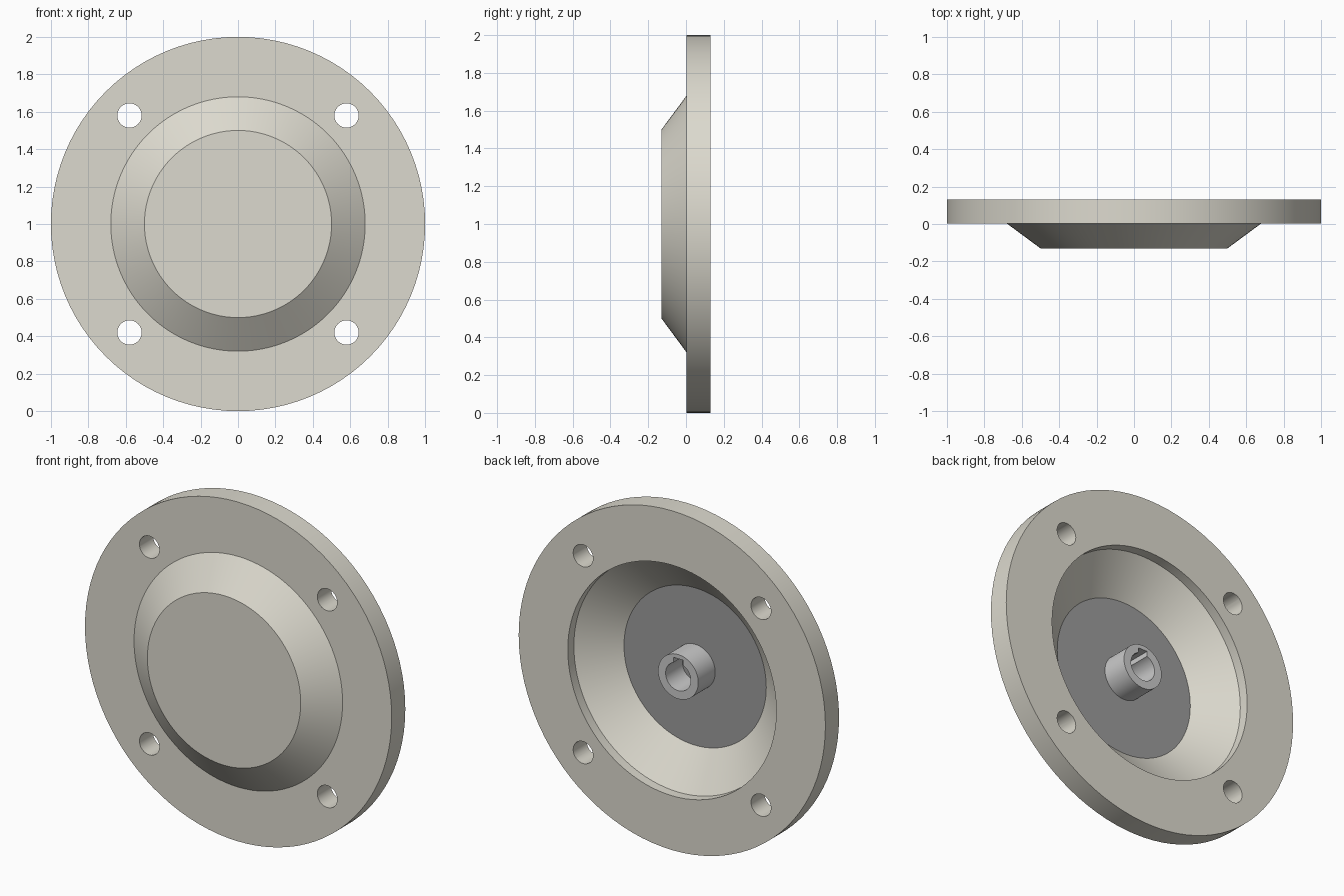
import bpy, bmesh
from math import sin, cos, pi, radians
from mathutils import Matrix

if "Cube" in bpy.data.objects:
    bpy.data.objects.remove(bpy.data.objects["Cube"])

SEG = 96
CZ = 1.0  # height of the revolve axis, which runs along y


def material(name, r, g, b):
    m = bpy.data.materials.new(name)
    m.diffuse_color = (r, g, b, 1)
    m.use_nodes = True
    m.node_tree.nodes["Principled BSDF"].inputs["Base Color"].default_value = m.diffuse_color
    return m


def finish(name, bm, mats=()):
    bmesh.ops.remove_doubles(bm, verts=bm.verts, dist=1e-5)
    bmesh.ops.recalc_face_normals(bm, faces=bm.faces)
    me = bpy.data.meshes.new(name)
    bm.to_mesh(me)
    bm.free()
    for m in mats:
        me.materials.append(m)
    ob = bpy.data.objects.new(name, me)
    bpy.context.collection.objects.link(ob)
    return ob


def lathe(name, profile, mats, floor_y=None):
    """Revolve a closed (radius, y) profile; faces lying on floor_y get material 1."""
    bm = bmesh.new()
    rings = [[bm.verts.new((r * cos(2 * pi * i / SEG), y, CZ + r * sin(2 * pi * i / SEG)))
              for i in range(SEG)] for r, y in profile]
    n = len(profile)
    for k in range(n):
        (r0, y0), (r1, y1) = profile[k], profile[(k + 1) % n]
        if r0 == 0 and r1 == 0:
            continue
        a, b = rings[k], rings[(k + 1) % n]
        for i in range(SEG):
            j = (i + 1) % SEG
            f = bm.faces.new((a[i], a[j], b[j], b[i]))
            f.material_index = int(y0 == y1 == floor_y)
    bmesh.ops.dissolve_degenerate(bm, dist=1e-6, edges=bm.edges)
    return finish(name, bm, mats)


def cut(ob, cutter):
    mod = ob.modifiers.new("cut", 'BOOLEAN')
    mod.operation, mod.solver, mod.object = 'DIFFERENCE', 'EXACT', cutter
    cutter.hide_render = True
    bpy.context.view_layer.objects.active = ob
    bpy.ops.object.modifier_apply(modifier=mod.name)
    bpy.data.objects.remove(cutter)


def smooth(ob):
    bpy.ops.object.select_all(action='DESELECT')
    ob.select_set(True)
    bpy.context.view_layer.objects.active = ob
    bpy.ops.object.shade_smooth_by_angle(angle=radians(30))


beige = material("beige", 0.72, 0.70, 0.62)
dark = material("dark_grey", 0.33, 0.33, 0.33)
grey = material("grey", 0.58, 0.58, 0.58)

# dished flange: raised front, hollow back with a dark floor
FLOOR = -0.085
flange = lathe("flange_cover", [(0, -0.13), (0.5, -0.13), (0.68, 0.003), (1, 0.003), (1, 0.13),
                                (0.68, 0.13), (0.68, 0.073), (0.464, FLOOR), (0, FLOOR)],
               (beige, dark), FLOOR)

# four bolt holes
bm = bmesh.new()
for sx in (-1, 1):
    for sz in (-1, 1):
        bmesh.ops.create_cone(bm, cap_ends=True, segments=32, radius1=0.065, radius2=0.065, depth=0.5,
                              matrix=Matrix.Translation((sx * 0.58, 0.065, CZ + sz * 0.58))
                              @ Matrix.Rotation(pi / 2, 4, 'X'))
cut(flange, finish("bolt_hole_cutter", bm, (beige,)))

# shaft hub with a keyway above the bore
hub = lathe("shaft_hub", [(0.131, FLOOR - 0.01), (0.131, 0.073), (0.082, 0.073), (0.082, FLOOR - 0.01)],
            (grey,))
bm = bmesh.new()
bmesh.ops.create_cube(bm, size=1, matrix=Matrix.Translation((0, 0, CZ + 0.076))
                      @ Matrix.Diagonal((0.06, 0.4, 0.06, 1)))
cut(hub, finish("keyway_cutter", bm, (grey,)))

for ob in (flange, hub):
    smooth(ob)
